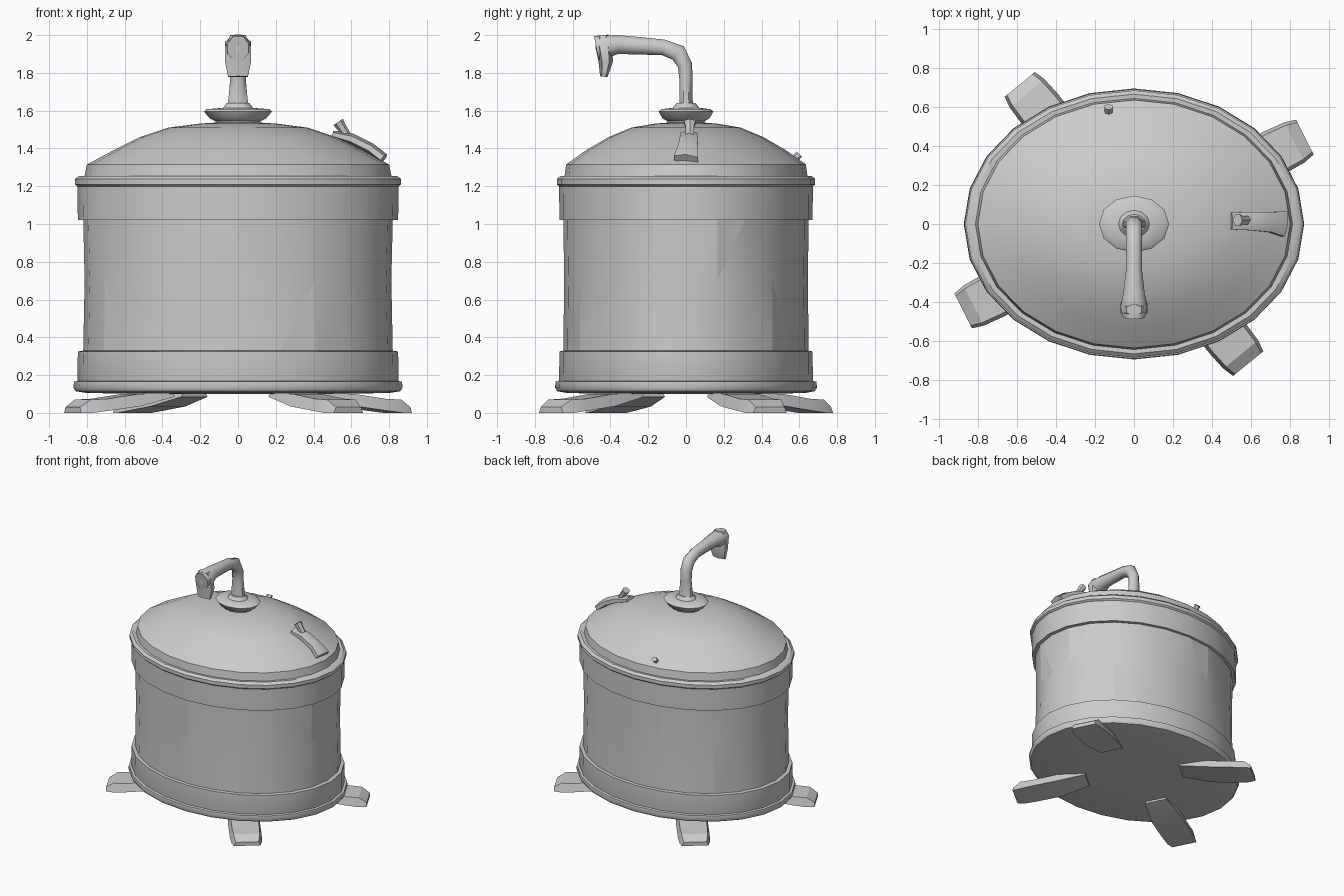
import bpy, bmesh, math
from mathutils import Vector

cube = bpy.data.objects.get("Cube")
if cube:
    bpy.data.objects.remove(cube, do_unlink=True)

grey = bpy.data.materials.new("plain grey")
grey.use_nodes = True
COLOR = (0.6, 0.6, 0.6, 1)
grey.diffuse_color = COLOR
grey.node_tree.nodes["Principled BSDF"].inputs["Base Color"].default_value = COLOR


def finish(name, bm, angle=40):
    """Turn a bmesh into a shaded, coloured object."""
    bmesh.ops.recalc_face_normals(bm, faces=bm.faces)
    mesh = bpy.data.meshes.new(name)
    bm.to_mesh(mesh)
    bm.free()
    mesh.materials.append(grey)
    ob = bpy.data.objects.new(name, mesh)
    bpy.context.collection.objects.link(ob)
    bpy.ops.object.select_all(action="DESELECT")
    bpy.context.view_layer.objects.active = ob
    ob.select_set(True)
    bpy.ops.object.shade_smooth_by_angle(angle=math.radians(angle))
    return ob


def skin(bm, rings, caps=True):
    """Bridge a list of equal vertex rings."""
    n = len(rings[0])
    for a, b in zip(rings, rings[1:]):
        for i in range(n):
            j = (i + 1) % n
            bm.faces.new((a[i], a[j], b[j], b[i]))
    if caps:
        bm.faces.new(rings[0])
        bm.faces.new(rings[-1])


def oval(name, profile, sides=24, angle=40):
    """Oval lathe; each profile point is x radius, y radius, height."""
    bm = bmesh.new()
    rings = []
    for rx, ry, z in profile:
        turns = [2 * math.pi * i / sides for i in range(sides)]
        rings.append([bm.verts.new((rx * math.cos(t), ry * math.sin(t), z)) for t in turns])
    skin(bm, rings)
    return finish(name, bm, angle)


def tube(name, path, sides=8, side=Vector((1, 0, 0))):
    """Tube along points of x, y, z, side radius, other radius."""
    bm = bmesh.new()
    pts = [Vector(p[:3]) for p in path]
    rings = []
    for i, p in enumerate(path):
        tangent = (pts[min(i + 1, len(pts) - 1)] - pts[max(i - 1, 0)]).normalized()
        u = (side - tangent * side.dot(tangent)).normalized()
        v = tangent.cross(u)
        ring = []
        for k in range(sides):
            t = 2 * math.pi * (k + 0.5) / sides
            ring.append(bm.verts.new(pts[i] + u * p[3] * math.cos(t) + v * p[4] * math.sin(t)))
        rings.append(ring)
    skin(bm, rings)
    return finish(name, bm, 50)


# Drum wall, triangulated, with a few flat slivers among the smooth faces
wall = oval("drum_wall", [(0.82, 0.65, 0.3), (0.812, 0.645, 0.7), (0.82, 0.65, 1.05)])
bm = bmesh.new()
bm.from_mesh(wall.data)
bmesh.ops.triangulate(bm, faces=[f for f in bm.faces if len(f.verts) == 4])
bm.faces.ensure_lookup_table()
for f in bm.faces:
    if abs(f.normal.z) < 0.5 and f.index % 11 == 3:
        f.smooth = False
bm.to_mesh(wall.data)
bm.free()

# Bands and base plate
oval("lower_band", [(0.84, 0.665, 0.14), (0.85, 0.672, 0.17), (0.848, 0.67, 0.325), (0.815, 0.645, 0.33)])
oval("base_plate", [(0.4, 0.32, 0.1), (0.8, 0.63, 0.105), (0.86, 0.682, 0.115), (0.872, 0.694, 0.135),
                    (0.868, 0.69, 0.165), (0.84, 0.665, 0.17)])
oval("upper_band", [(0.81, 0.645, 1.02), (0.848, 0.67, 1.022), (0.85, 0.672, 1.2), (0.83, 0.65, 1.21)])
oval("upper_rim", [(0.845, 0.668, 1.195), (0.864, 0.684, 1.21), (0.864, 0.684, 1.238),
                   (0.84, 0.665, 1.255), (0.79, 0.63, 1.252)])

# Domed lid
oval("lid", [(0.815, 0.645, 1.24), (0.80, 0.635, 1.315), (0.66, 0.53, 1.39), (0.52, 0.41, 1.46),
             (0.37, 0.29, 1.51), (0.2, 0.16, 1.532), (0.06, 0.05, 1.54)])

# Spout mount and bent spout
oval("spout_mount", [(0.11, 0.09, 1.5), (0.12, 0.1, 1.545), (0.15, 0.125, 1.56), (0.18, 0.145, 1.595),
                     (0.165, 0.13, 1.608), (0.08, 0.07, 1.615), (0.06, 0.05, 1.64)], sides=12)
tube("spout", [(0, 0.005, 1.58, 0.07, 0.05), (0, 0.0, 1.66, 0.055, 0.037), (0, 0, 1.76, 0.045, 0.037),
               (0, -0.005, 1.84, 0.045, 0.042), (0, -0.04, 1.905, 0.045, 0.05), (0, -0.12, 1.935, 0.043, 0.045),
               (0, -0.24, 1.943, 0.045, 0.05), (0, -0.36, 1.95, 0.06, 0.054), (0, -0.42, 1.94, 0.075, 0.064),
               (0, -0.475, 1.93, 0.06, 0.072)])
tube("spout_nozzle", [(0, -0.44, 2.0, 0.045, 0.03), (0, -0.435, 1.94, 0.08, 0.045),
                      (0, -0.425, 1.86, 0.08, 0.038), (0, -0.435, 1.78, 0.06, 0.02)], sides=6)

# Lever lying on the lid, with its knob
across = Vector((0, 1, 0))
tube("lid_lever", [(0.5, 0.015, 1.475, 0.05, 0.02), (0.6, 0.015, 1.45, 0.055, 0.03),
                   (0.7, 0.01, 1.40, 0.06, 0.03), (0.77, 0.0, 1.345, 0.075, 0.03)], 6, across)
tube("lever_knob", [(0.58, 0.02, 1.46, 0.025, 0.025), (0.55, 0.02, 1.51, 0.025, 0.025),
                    (0.53, 0.02, 1.54, 0.035, 0.03)], 6, across)
tube("lid_stud", [(-0.13, 0.56, 1.33, 0.02, 0.02), (-0.13, 0.6, 1.37, 0.025, 0.02)], 6)

# Four splayed feet: sloping arm ending in a raised toe
feet = {"front_left": (0.585, -0.715), "back_left": (0.875, 0.445),
        "front_right": (-0.875, -0.445), "back_right": (-0.585, 0.715)}
for label, (x, y) in feet.items():
    tip = Vector((x, y, 0))
    out = tip.normalized()
    cross = Vector((-out.y, out.x, 0))
    bm = bmesh.new()
    rings = []
    # Stations: distance back from the tip, half width, bottom, top
    for back, half, low, high in ((0, 0.1, 0, 0.03), (0.06, 0.115, 0, 0.07), (0.16, 0.12, 0.012, 0.075),
                                  (0.34, 0.12, 0.035, 0.1), (0.56, 0.09, 0.085, 0.108)):
        c = tip - out * back
        rings.append([bm.verts.new(c + cross * half * s + Vector((0, 0, z)))
                      for s, z in ((-1, low), (1, low), (0.85, high), (-0.85, high))])
    skin(bm, rings)
    finish(label + "_foot", bm, 25)
